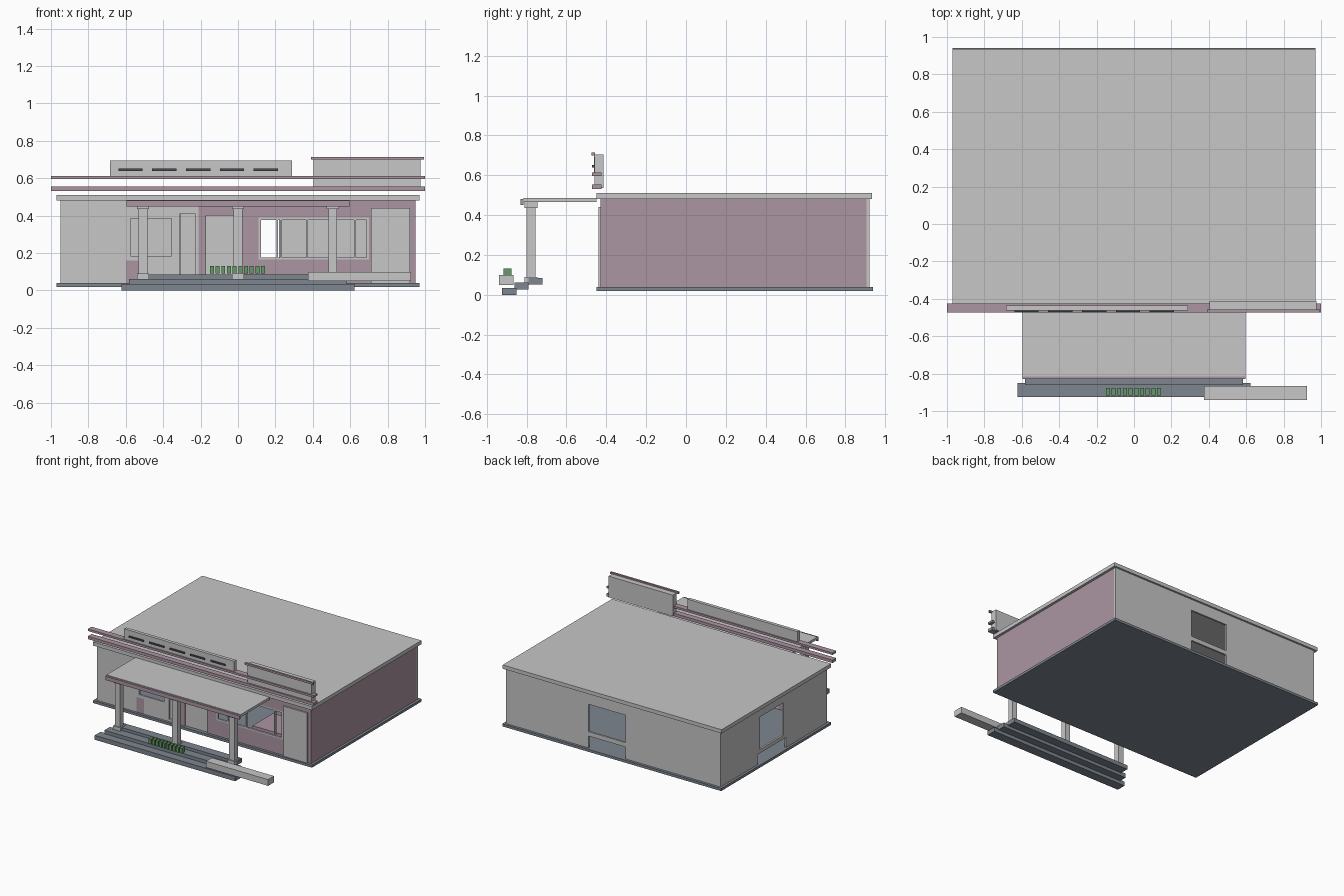
import bpy

cube = bpy.data.objects.get("Cube")
if cube:
    bpy.data.objects.remove(cube, do_unlink=True)


def material(name, r, g, b):
    m = bpy.data.materials.new(name)
    m.use_nodes = True
    m.diffuse_color = (r, g, b, 1)
    m.node_tree.nodes["Principled BSDF"].inputs["Base Color"].default_value = (r, g, b, 1)
    return m


GREY = material("pale grey", 0.58, 0.57, 0.58)
MAUVE = material("mauve", 0.41, 0.30, 0.36)
SLATE = material("slate", 0.21, 0.24, 0.28)
GREEN = material("leaf green", 0.13, 0.33, 0.14)
DARK = material("dark slot", 0.07, 0.08, 0.09)


def box(name, x, y, z, mat):
    """Box from (low, high) pairs on each axis."""
    verts = [(a, b, c) for a in x for b in y for c in z]
    faces = [(0, 1, 3, 2), (4, 6, 7, 5), (0, 4, 5, 1),
             (2, 3, 7, 6), (0, 2, 6, 4), (1, 5, 7, 3)]
    mesh = bpy.data.meshes.new(name)
    mesh.from_pydata(verts, [], faces)
    mesh.materials.append(mat)
    obj = bpy.data.objects.new(name, mesh)
    bpy.context.collection.objects.link(obj)
    return obj


def frame(name, u, v, depth, mat, t=0.015, side=False):
    """Four bars around the opening u by v; side=True faces along x."""
    bars = [((u[0], u[0] + t), v), ((u[1] - t, u[1]), v),
            ((u[0] + t, u[1] - t), (v[0], v[0] + t)),
            ((u[0] + t, u[1] - t), (v[1] - t, v[1]))]
    for i, (a, z) in enumerate(bars):
        if side:
            box(f"{name}_{i}", depth, a, z, mat)
        else:
            box(f"{name}_{i}", a, depth, z, mat)


FLOOR, EAVE = 0.04, 0.48
FULL = (FLOOR, EAVE)
FRONT = (-0.43, -0.415)
BACK = (0.905, 0.92)
LEFT = (-0.95, -0.935)

# Floor and roof slabs
box("floor_slab", (-0.97, 0.97), (-0.45, 0.94), (0.02, FLOOR), SLATE)
box("roof_slab", (-0.97, 0.97), (-0.45, 0.935), (EAVE, 0.51), GREY)

# Solid side wall
box("mauve_side_wall", (0.935, 0.95), (-0.425, 0.905), FULL, MAUVE)

# Back wall with a wide opening and cross rail
box("back_wall_a", (-0.95, -0.11), BACK, FULL, GREY)
box("back_wall_b", (0.22, 0.95), BACK, FULL, GREY)
box("back_lintel", (-0.11, 0.22), BACK, (0.39, EAVE), GREY)
box("back_rail", (-0.11, 0.22), BACK, (0.135, 0.17), GREY)

# Other side wall with a tall framed opening
box("grey_side_wall_a", LEFT, (0.45, 0.905), FULL, GREY)
box("grey_side_wall_b", LEFT, (-0.415, 0.09), FULL, GREY)
frame("side_window_frame", (0.09, 0.45), (0.12, 0.44), LEFT, GREY, 0.03, True)
box("side_lintel", LEFT, (0.09, 0.45), (0.44, EAVE), GREY)

# Front wall, grey end sections
box("front_wall_left", (-0.95, -0.60), FRONT, FULL, GREY)
box("front_wall_right", (0.71, 0.92), (-0.44, -0.415), (FLOOR, 0.44), GREY)
box("front_wall_right_back", (0.70, 0.95), FRONT, FULL, MAUVE)

# Small window, door and side light
box("small_window_base", (-0.60, -0.53), FRONT, (FLOOR, 0.16), MAUVE)
box("small_window_apron", (-0.53, -0.33), FRONT, (FLOOR, 0.16), GREY)
frame("small_window_frame", (-0.60, -0.33), (0.16, 0.41), FRONT, GREY, 0.025)
box("small_window_lintel", (-0.60, -0.21), FRONT, (0.41, EAVE), GREY)
frame("door_frame", (-0.33, -0.21), (FLOOR, 0.45), FRONT, GREY, 0.018)
box("door_panel", (-0.31, -0.22), (-0.415, -0.405), FULL, GREY)
box("mauve_pier", (-0.21, -0.17), FRONT, FULL, MAUVE)
box("entry_panel", (-0.17, 0.025), (-0.42, -0.41), (FLOOR, 0.40), GREY)

# Mauve surround of the wide window
box("entry_lintel", (-0.17, 0.025), FRONT, (0.40, EAVE), MAUVE)
box("window_pier", (0.025, 0.11), FRONT, FULL, MAUVE)
box("window_lintel", (0.11, 0.70), FRONT, (0.39, EAVE), MAUVE)
box("window_sill_wall", (0.11, 0.70), FRONT, (FLOOR, 0.165), MAUVE)
frame("wide_window_frame", (0.11, 0.70), (0.165, 0.39), FRONT, GREY, 0.012)
for i, x in enumerate((0.205, 0.225, 0.365, 0.62)):
    box(f"window_mullion_{i}", (x, x + 0.01), FRONT, (0.17, 0.385), GREY)
box("counter", (0.38, 0.72), (-0.36, -0.1), (FLOOR, 0.165), MAUVE)

# Porch canopy with fascia
box("canopy", (-0.595, 0.595), (-0.815, -0.45), (0.465, 0.485), GREY)
box("canopy_fascia", (-0.595, 0.595), (-0.83, -0.815), (0.45, 0.48), MAUVE)

# Steps
steps = [(0.622, -0.925, -0.85, 0.0, 0.035),
         (0.582, -0.86, -0.79, 0.027, 0.062),
         (0.54, -0.79, -0.72, 0.052, 0.085)]
for i, (w, y0, y1, z0, z1) in enumerate(steps):
    box(f"step_{i}", (-w, w), (y0, y1), (z0, z1), SLATE)

# Columns with caps and bases
for i, x in enumerate((-0.508, 0.0, 0.506)):
    for part, r, z in (("base", 0.032, (0.062, 0.09)),
                       ("shaft", 0.023, (0.09, 0.44)),
                       ("cap", 0.033, (0.437, 0.465))):
        box(f"column_{part}_{i}", (x - r, x + r),
            (-0.778 - r, -0.778 + r), z, GREY)

# Planter block and hedge
box("planter", (0.375, 0.925), (-0.94, -0.865), (0.05, 0.10), GREY)
for i in range(10):
    x = -0.15 + i * 0.0304
    box(f"hedge_block_{i}", (x, x + 0.021), (-0.917, -0.877), (0.09, 0.132), GREEN)

# Roof rails and parapet signs
for name, z in (("lower", (0.532, 0.555)), ("upper", (0.597, 0.613))):
    box(f"{name}_rail", (-1.0, 1.0), (-0.472, -0.425), z, MAUVE)
box("low_parapet", (-0.685, 0.29), (-0.462, -0.435), (0.613, 0.695), GREY)
for i in range(5):
    x = -0.64 + i * 0.181
    box(f"parapet_slot_{i}", (x, x + 0.13), (-0.471, -0.462), (0.64, 0.652), DARK)
box("tall_parapet", (0.405, 0.975), (-0.46, -0.413), (0.535, 0.705), GREY)
box("tall_parapet_cap", (0.39, 0.995), (-0.474, -0.458), (0.70, 0.715), MAUVE)
